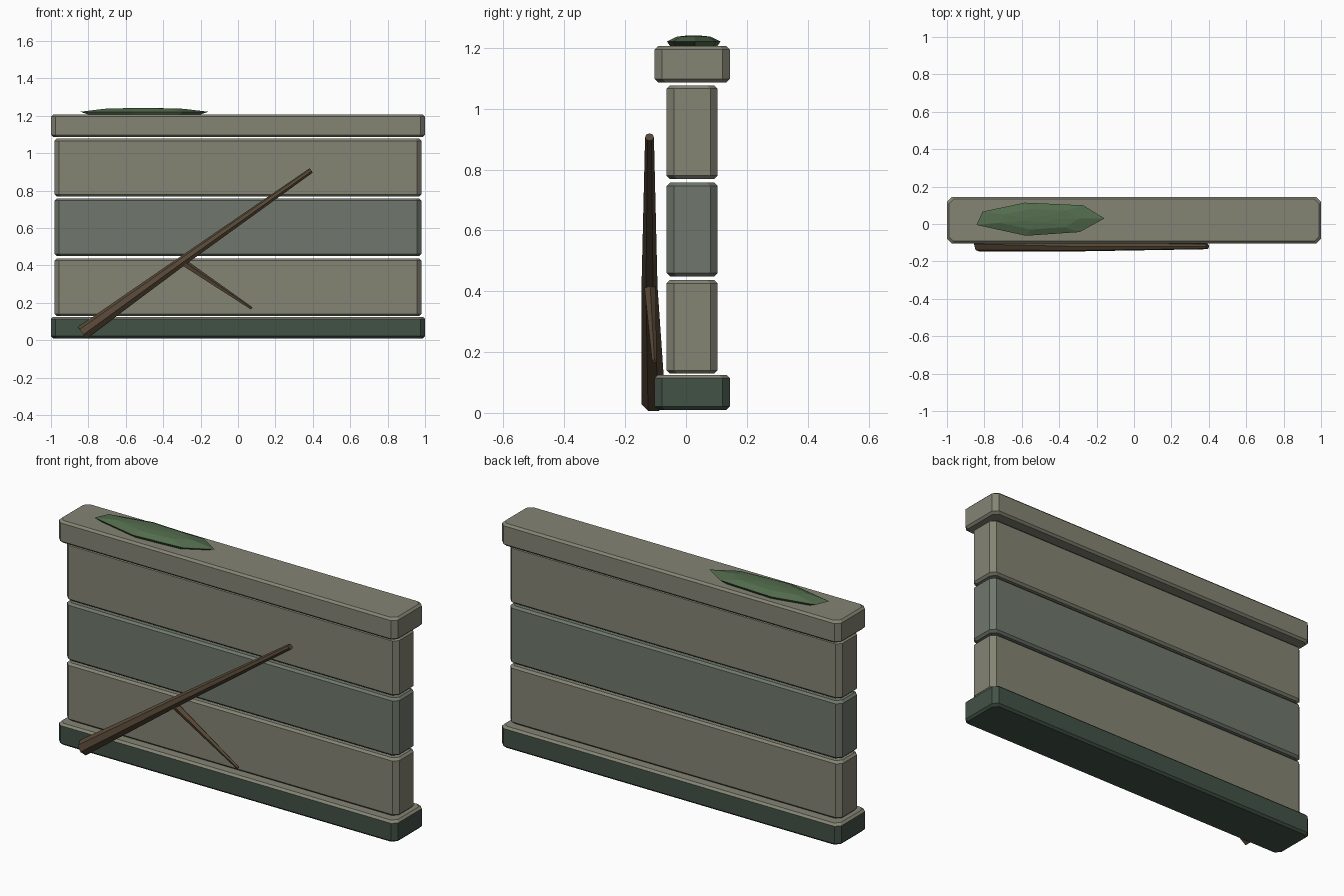
import bpy
import bmesh
import math
from mathutils import Vector

if "Cube" in bpy.data.objects:
    bpy.data.objects.remove(bpy.data.objects["Cube"])


def material(name, rgb):
    m = bpy.data.materials.new(name)
    m.diffuse_color = (*rgb, 1)
    m.use_nodes = True
    m.node_tree.nodes["Principled BSDF"].inputs["Base Color"].default_value = m.diffuse_color
    return m


STONE = material("stone", (0.23, 0.23, 0.175))
DAMP = material("damp_stone", (0.16, 0.185, 0.15))
DARK = material("mossy_base", (0.055, 0.085, 0.062))
MOSS = material("moss", (0.085, 0.15, 0.075))
WOOD = material("wood", (0.095, 0.065, 0.038))


def loft(name, rings, mats):
    """Join equal-sized rings of points into a closed flat-shaded solid."""
    bm = bmesh.new()
    vs = [[bm.verts.new(p) for p in ring] for ring in rings]
    n = len(vs[0])
    for a, b in zip(vs, vs[1:]):
        for i in range(n):
            j = (i + 1) % n
            bm.faces.new((a[i], a[j], b[j], b[i]))
    bm.faces.new(vs[0][::-1])
    bm.faces.new(vs[-1])
    bmesh.ops.recalc_face_normals(bm, faces=bm.faces)
    # A second material goes on the upward faces
    if len(mats) > 1:
        bm.normal_update()
        for f in bm.faces:
            f.material_index = int(f.normal.z > 0.1)
    me = bpy.data.meshes.new(name)
    bm.to_mesh(me)
    bm.free()
    for m in mats:
        me.materials.append(m)
    ob = bpy.data.objects.new(name, me)
    bpy.context.collection.objects.link(ob)
    return ob


def slab(name, hx, y0, y1, z0, z1, mats, corner=0.024, edge=0.011):
    """Block with chamfered corners and smaller top and bottom chamfers."""
    def ring(z, d):
        x, a, b, c = hx - d, y0 + d, y1 - d, corner
        return [(x, a + c, z), (x, b - c, z), (x - c, b, z), (c - x, b, z),
                (-x, b - c, z), (-x, a + c, z), (c - x, a, z), (x - c, a, z)]
    return loft(name, [ring(z0, edge), ring(z0 + edge, 0),
                       ring(z1 - edge, 0), ring(z1, edge)], mats)


def limb(name, stations, sides):
    """Tapered stick through (point, radius) stations."""
    pts = [Vector(p) for p, _ in stations]
    axis = (pts[-1] - pts[0]).normalized()
    u = axis.cross(Vector((0, 1, 0))).normalized()
    v = axis.cross(u)
    rings = []
    for p, (_, r) in zip(pts, stations):
        angles = [2 * math.pi * i / sides for i in range(sides)]
        rings.append([p + r * (math.cos(a) * u + math.sin(a) * v) for a in angles])
    return loft(name, rings, [WOOD])


# Stone base, three courses and cap
slab("wall_base", 1.0, -0.103, 0.144, 0.01, 0.125, [DARK, STONE])
for i, mat in enumerate((STONE, DAMP, STONE)):
    z = 0.129 + 0.32 * i
    slab(f"wall_course_{i + 1}", 0.98, -0.064, 0.104, z, z + 0.308, [mat])
slab("wall_cap", 1.0, -0.103, 0.144, 1.087, 1.206, [STONE])

# Moss patch on the cap
outline = [(-0.842, -0.005), (-0.81, 0.066), (-0.583, 0.114), (-0.272, 0.1),
           (-0.158, 0.03), (-0.29, -0.043), (-0.577, -0.063)]
cx, cy = -0.51, 0.025
loft("moss_patch",
     [[(cx + (x - cx) * s, cy + (y - cy) * s, z) for x, y in outline]
      for s, z in ((0.85, 1.203), (1.0, 1.221), (0.62, 1.237), (0.2, 1.241))],
     [MOSS])

# Fallen branch leaning on the front, with a side twig
limb("branch", [((-0.832, -0.107, 0.037), 0.041),
                ((-0.3, -0.12, 0.42), 0.027),
                ((0.392, -0.12, 0.907), 0.015)], 7)
limb("twig", [((-0.3, -0.119, 0.42), 0.02),
              ((0.073, -0.104, 0.169), 0.008)], 5)
